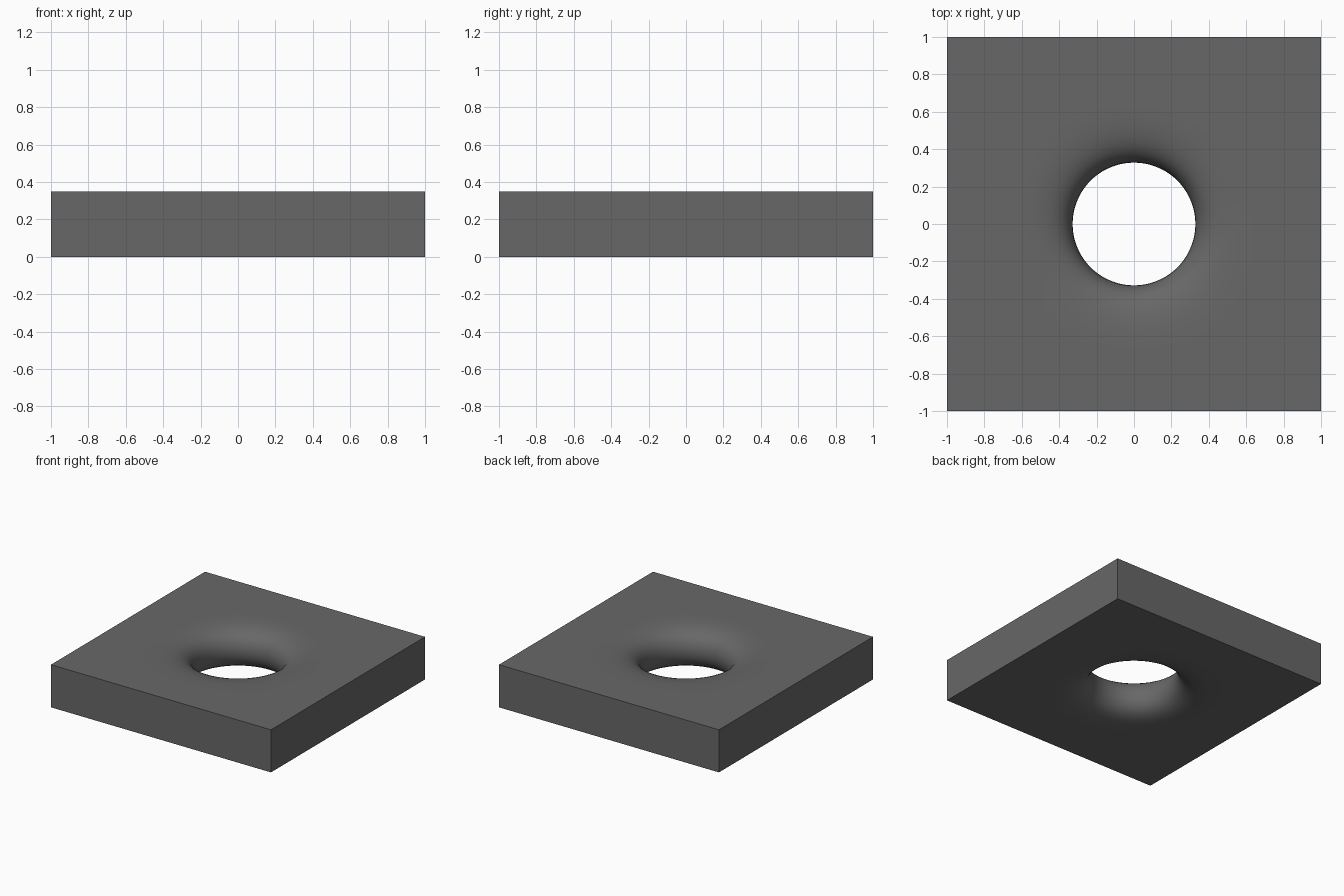
import bpy, bmesh, math

if "Cube" in bpy.data.objects:
    bpy.data.objects.remove(bpy.data.objects["Cube"])

N = 32          # spokes around the hole
H = 0.35        # plate thickness
R = 0.313       # control radius of the throat
Q = 0.72        # control radius where the flare meets the flat face

mat = bpy.data.materials.new("dark_grey")
mat.diffuse_color = (0.137, 0.137, 0.137, 1)
mat.use_nodes = True
mat.node_tree.nodes["Principled BSDF"].inputs["Base Color"].default_value = mat.diffuse_color

bm = bmesh.new()
crease = bm.edges.layers.float.new("crease_edge")

# control cage: throat ring, flare ring and square outline, bottom and top
inner, flare, outer = [], [], []
for z in (0, H):
    rings = [], [], []
    for i in range(N):
        a = 2 * math.pi * i / N
        c, s = math.cos(a), math.sin(a)
        for ring, r in zip(rings, (R, Q, 1 / max(abs(c), abs(s)))):
            ring.append(bm.verts.new((r * c, r * s, z)))
    for group, ring in zip((inner, flare, outer), rings):
        group.append(ring)

loop = [outer[0], outer[1], flare[1], inner[1], inner[0], flare[0]]
for i in range(N):
    j = (i + 1) % N
    for a, b in zip(loop, loop[1:] + loop[:1]):
        bm.faces.new((a[i], a[j], b[j], b[i]))

# keep the outer box edges hard
for o in outer:
    for i in range(N):
        bm.edges.get((o[i], o[(i + 1) % N]))[crease] = 1.0
for i in range(N // 8, N, N // 4):
    bm.edges.get((outer[0][i], outer[1][i]))[crease] = 1.0

bmesh.ops.recalc_face_normals(bm, faces=bm.faces)
mesh = bpy.data.meshes.new("plate_with_hole")
bm.to_mesh(mesh)
bm.free()
mesh.materials.append(mat)
plate = bpy.data.objects.new("plate_with_hole", mesh)
bpy.context.collection.objects.link(plate)

# smooth the hole into a flared throat, then shade
bpy.context.view_layer.objects.active = plate
plate.select_set(True)
sub = plate.modifiers.new("smooth", 'SUBSURF')
sub.levels = sub.render_levels = 3
bpy.ops.object.modifier_apply(modifier=sub.name)
bpy.ops.object.shade_smooth_by_angle(angle=math.radians(40))
